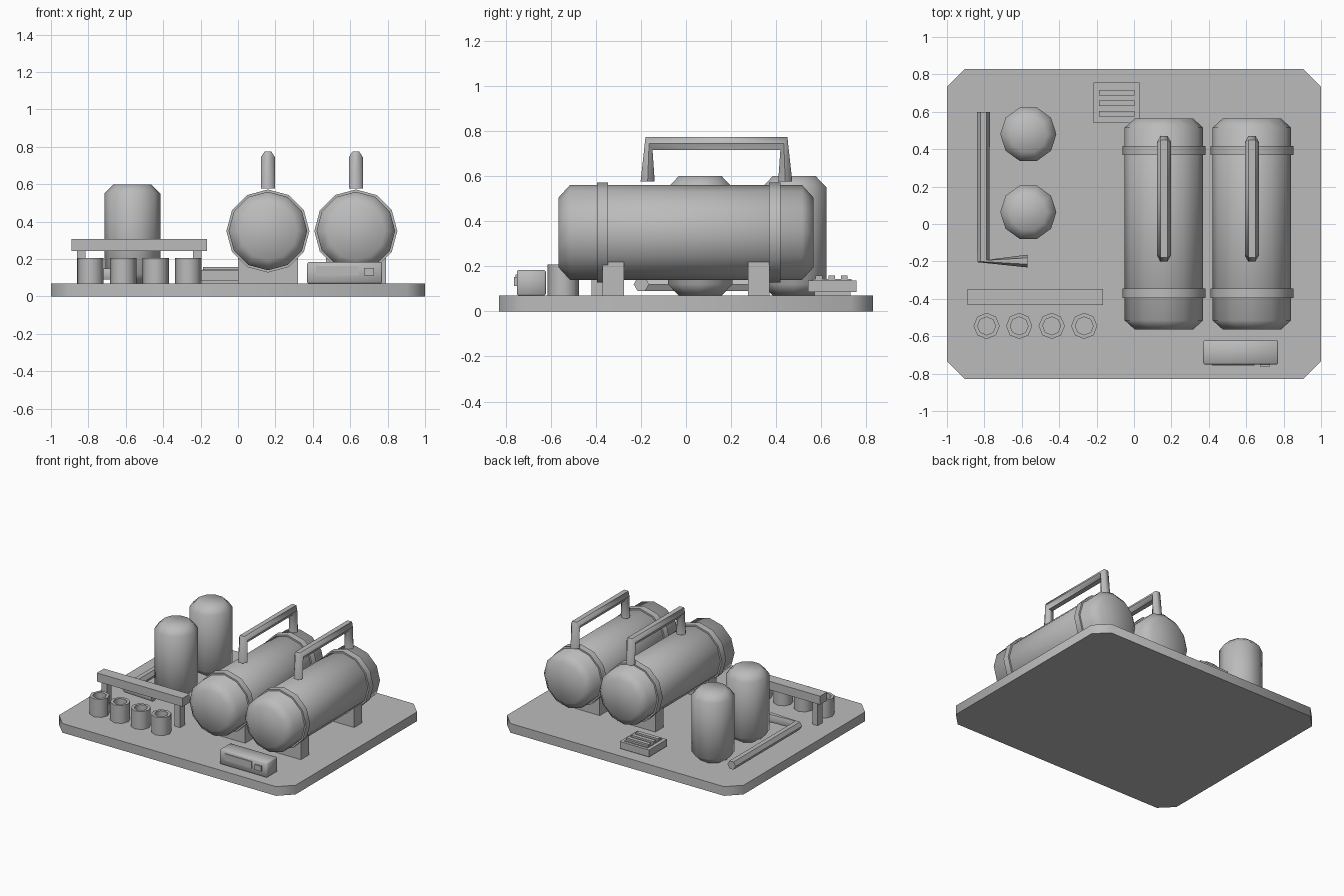
import bpy, bmesh, math
from mathutils import Vector, Matrix

old = bpy.data.objects.get("Cube")
if old:
    bpy.data.objects.remove(old, do_unlink=True)

GREY = (0.5, 0.5, 0.5, 1)
grey = bpy.data.materials.new("plain grey")
grey.use_nodes = True
grey.diffuse_color = GREY
grey.node_tree.nodes["Principled BSDF"].inputs["Base Color"].default_value = GREY

DECK = 0.07
X, Y, Z = Vector((1, 0, 0)), Vector((0, 1, 0)), Vector((0, 0, 1))
parts = []


def finish(name, bm):
    bmesh.ops.recalc_face_normals(bm, faces=bm.faces)
    mesh = bpy.data.meshes.new(name)
    bm.to_mesh(mesh)
    bm.free()
    mesh.materials.append(grey)
    obj = bpy.data.objects.new(name, mesh)
    bpy.context.collection.objects.link(obj)
    parts.append(obj)
    return obj


def box(name, x, y, z, bevel=0):
    """Box from (low, high) pairs on each axis."""
    bm = bmesh.new()
    bmesh.ops.create_cube(bm, size=1)
    for v in bm.verts:
        for i, (low, high) in enumerate((x, y, z)):
            v.co[i] = high if v.co[i] > 0 else low
    if bevel:
        bmesh.ops.bevel(bm, geom=bm.edges[:], offset=bevel, segments=1, affect="EDGES")
    return finish(name, bm)


def loft(name, rings, sides):
    """Skin over rings, each given as (centre, u radius vector, v radius vector)."""
    bm = bmesh.new()
    loops = []
    for centre, u, v in rings:
        angles = [math.tau * i / sides for i in range(sides)]
        loops.append([bm.verts.new(centre + u * math.cos(a) + v * math.sin(a)) for a in angles])
    for a, b in zip(loops, loops[1:]):
        for i in range(sides):
            j = (i + 1) % sides
            bm.faces.new((a[i], a[j], b[j], b[i]))
    bm.faces.new(loops[0])
    bm.faces.new(loops[-1])
    return finish(name, bm)


def lathe(name, centre, axis, profile, sides):
    """Turned shape from (distance along axis, radius) pairs."""
    side = Z if axis == Y else Y
    rings = [(Vector(centre) + axis * d, X * r, side * r) for d, r in profile]
    return loft(name, rings, sides)


# Base slab with clipped corners
bm = bmesh.new()
bmesh.ops.create_cube(bm, size=1, matrix=Matrix.Diagonal((2, 1.66, DECK, 1)))
bmesh.ops.translate(bm, verts=bm.verts, vec=Z * DECK / 2)
uprights = [e for e in bm.edges if abs(e.verts[0].co.z - e.verts[1].co.z) > DECK / 2]
bmesh.ops.bevel(bm, geom=uprights, offset=0.097, segments=1, affect="EDGES")
finish("base", bm)

# Two horizontal tanks with bands, saddles and handles
for side, x in (("right", 0.16), ("left", 0.63)):
    lathe(f"{side}_tank", (x, 0, 0.35), Y,
          [(-0.565, 0.155), (-0.515, 0.21), (0.515, 0.21), (0.565, 0.155)], 12)
    for end, band_y, leg_y in (("front", -0.37, -0.322), ("back", 0.393, 0.322)):
        lathe(f"{side}_tank_{end}_band", (x, band_y, 0.35), Y,
              [(-0.025, 0.222), (0.025, 0.222)], 12)
        box(f"{side}_tank_{end}_saddle", (x - 0.16, x + 0.16),
            (leg_y - 0.048, leg_y + 0.048), (DECK, 0.22))
    r = X * 0.037
    loft(f"{side}_tank_handle", [
        (Vector((x, -0.17, 0.577)), r, Y * 0.036),
        (Vector((x, -0.164, 0.745)), r, Vector((0, 0.018, -0.034))),
        (Vector((x, 0.434, 0.745)), r, Vector((0, -0.018, -0.034))),
        (Vector((x, 0.44, 0.577)), r, Y * -0.036)], 6)

# Two upright cylinders with chamfered ends
for place, y in (("front", 0.063), ("back", 0.48)):
    lathe(f"{place}_cylinder", (-0.565, y, 0), Z,
          [(DECK, 0.1), (0.12, 0.15), (0.55, 0.15), (0.6, 0.1)], 10)

# Bent floor pipe
loft("floor_pipe", [
    (Vector((-0.805, 0.6, 0.12)), X * 0.034, Z * 0.034),
    (Vector((-0.805, -0.197, 0.12)), Vector((0.033, 0.007, 0)), Z * 0.034),
    (Vector((-0.57, -0.198, 0.12)), Y * 0.034, Z * 0.034)], 6)

# Rack
box("rack_beam", (-0.89, -0.165), (-0.433, -0.347), (0.243, 0.308))
for side, x in (("right", -0.838), ("left", -0.218)):
    box(f"rack_{side}_leg", (x - 0.023, x + 0.023), (-0.42, -0.36), (DECK, 0.243))

# Row of open cups
for i in range(4):
    lathe(f"cup_{i + 1}", (-0.788 + 0.174 * i, -0.545, 0), Z,
          [(DECK, 0.07), (0.207, 0.07), (0.207, 0.048), (0.09, 0.048)], 8)

# Control console
box("console", (0.37, 0.77), (-0.75, -0.622), (DECK, 0.183), 0.006)
box("console_screen", (0.417, 0.645), (-0.756, -0.745), (0.112, 0.163))
box("console_button", (0.674, 0.726), (-0.762, -0.745), (0.112, 0.152))

# Slatted vent
box("vent_foot", (-0.19, 0.005), (0.57, 0.73), (DECK, 0.09))
box("vent_body", (-0.217, 0.03), (0.54, 0.756), (0.085, 0.138))
box("vent_panel", (-0.19, 0.005), (0.562, 0.735), (0.135, 0.144))
for i in range(3):
    y = 0.59 + 0.056 * i
    box(f"vent_slat_{i + 1}", (-0.187, 0.002), (y - 0.015, y + 0.015), (0.138, 0.158))

# Smooth the round parts, keep sharp edges
bpy.ops.object.select_all(action="DESELECT")
for obj in parts:
    obj.select_set(True)
bpy.context.view_layer.objects.active = parts[0]
bpy.ops.object.shade_smooth_by_angle(angle=math.radians(55))
